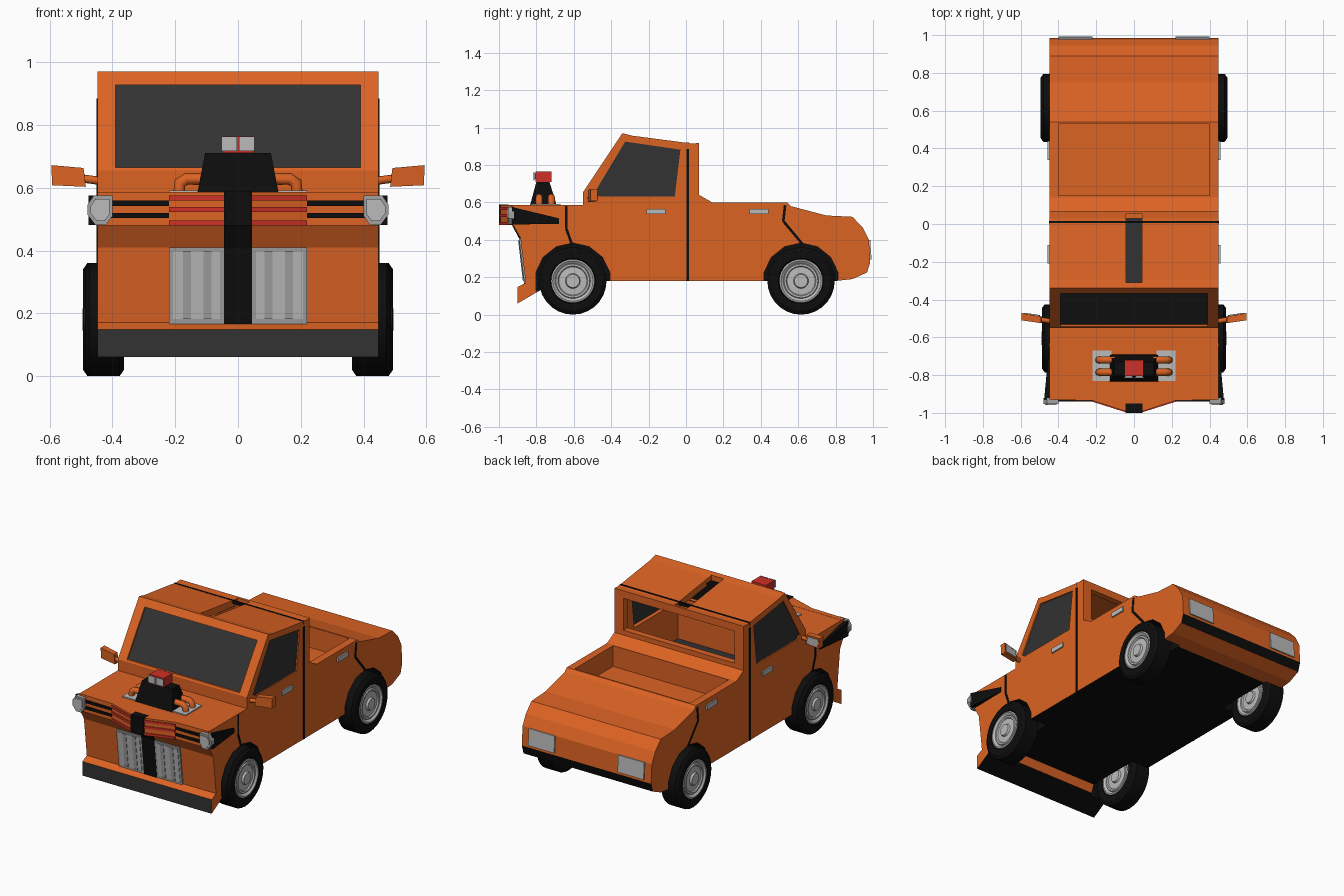
import bpy, bmesh, math
from mathutils import Vector

if "Cube" in bpy.data.objects:
    bpy.data.objects.remove(bpy.data.objects["Cube"], do_unlink=True)


def material(name, r, g, b):
    m = bpy.data.materials.new(name)
    m.use_nodes = True
    m.diffuse_color = (r, g, b, 1)
    m.node_tree.nodes["Principled BSDF"].inputs["Base Color"].default_value = (r, g, b, 1)
    return m


ORANGE = material("orange paint", .72, .125, .017)
BLACK = material("black", .004, .004, .004)
DARK = material("dark grey", .032, .032, .032)
SILVER = material("silver", .5, .5, .5)
STEEL = material("steel", .36, .36, .36)
RED = material("red", .62, .03, .02)


def finish(name, bm, *mats):
    bmesh.ops.recalc_face_normals(bm, faces=bm.faces[:])
    me = bpy.data.meshes.new(name)
    bm.to_mesh(me)
    bm.free()
    ob = bpy.data.objects.new(name, me)
    bpy.context.collection.objects.link(ob)
    for m in mats:
        me.materials.append(m)
    return ob


def loft(name, a, b, mat):
    """Solid between two matching rings of points."""
    bm = bmesh.new()
    va, vb = [bm.verts.new(p) for p in a], [bm.verts.new(p) for p in b]
    bm.faces.new(va)
    bm.faces.new(vb)
    for i in range(len(va)):
        j = (i + 1) % len(va)
        bm.faces.new((va[i], va[j], vb[j], vb[i]))
    return finish(name, bm, mat)


def prism(name, yz, x0, x1, mat):
    return loft(name, [(x0, y, z) for y, z in yz], [(x1, y, z) for y, z in yz], mat)


def plan(name, xy, z0, z1, mat):
    return loft(name, [(x, y, z0) for x, y in xy], [(x, y, z1) for x, y in xy], mat)


def box(name, x0, x1, y0, y1, z0, z1, mat):
    return plan(name, [(x0, y0), (x1, y0), (x1, y1), (x0, y1)], z0, z1, mat)


def lathe(name, profile, loc, mat, steps=28):
    bm = bmesh.new()
    vs = [bm.verts.new((x, 0, r)) for x, r in profile]
    es = [bm.edges.new(e) for e in zip(vs, vs[1:])]
    bmesh.ops.spin(bm, geom=vs + es, axis=(1, 0, 0), cent=(0, 0, 0),
                   angle=math.tau, steps=steps)
    bmesh.ops.remove_doubles(bm, verts=bm.verts[:], dist=.0005)
    ob = finish(name, bm, mat)
    ob.location = loc
    smooth(ob)


def smooth(ob):
    bpy.ops.object.select_all(action='DESELECT')
    ob.select_set(True)
    bpy.context.view_layer.objects.active = ob
    bpy.ops.object.shade_smooth_by_angle(angle=math.radians(35))


W = .448
AXLES = (-.605, .615)
AXLE_Z = .18
SIDES = (("left", 1), ("right", -1))

# Body shell: one side profile, hollowed with cutters
body = prism("body", [
    (-.925, .585), (-.925, .48), (-.885, .41), (-.857, .17), (-.9, .148), (-.9, .06),
    (-.78, .13), (-.76, .18), (.8, .18), (.89, .19), (.968, .225), (.985, .28),
    (.978, .4), (.945, .465), (.89, .523), (.75, .53), (.56, .58), (.54, .6),
    (.14, .6), (.07, .64), (.07, .917), (.03, .915), (-.29, .957), (-.34, .97),
    (-.55, .655), (-.55, .585)], -W, W, ORANGE)
body.data.materials.append(BLACK)
body.data.materials.append(DARK)

window = [(-.49, .65), (-.465, .632), (-.06, .632), (-.03, .882), (-.325, .925)]
cutters = [
    prism("cabin_cut", [(-.49, .4), (-.49, .66), (-.31, .915), (.03, .875), (.03, .4)],
          -.4, .4, ORANGE),
    prism("windscreen_cut", [(-.6, .665), (-.42, .665), (-.26, .928), (-.45, .928)],
          -.39, .39, ORANGE),
    box("rear_window_cut", -.385, .385, 0, .1, .67, .87, ORANGE),
    box("roof_slot_cut", -.042, .042, -.31, .055, .85, 1.1, ORANGE),
    box("bed_cut", -.4, .4, .15, .53, .47, .7, ORANGE)]
for label, s in SIDES:
    cutters.append(prism(label + "_window_cut", window, s * .38, s * .5, ORANGE))
    for y in AXLES:
        ring = [(y + .203 * math.cos(math.tau * (i + .5) / 14),
                 AXLE_Z + .203 * math.sin(math.tau * (i + .5) / 14)) for i in range(14)]
        cutters.append(prism(label + "_arch_cut", ring, s * .33, s * .55, ORANGE))
for c in cutters:
    c.hide_render = True
    mod = body.modifiers.new(c.name, 'BOOLEAN')
    mod.operation, mod.solver, mod.object = 'DIFFERENCE', 'EXACT', c
bpy.context.view_layer.update()
cut = bpy.data.meshes.new_from_object(
    body.evaluated_get(bpy.context.evaluated_depsgraph_get()))
body.modifiers.clear()
body.data = cut
for c in cutters:
    bpy.data.objects.remove(c, do_unlink=True)

# Underside, arches, bumpers and cabin floor by position
for p in body.data.polygons:
    c, n = p.center, p.normal
    in_arch = abs(c.x) > .3 and any(
        math.hypot(c.y - y, c.z - AXLE_Z) < .215 for y in AXLES)
    p.material_index = 0
    if abs(n.x) > .9 and abs(c.x) > .44:
        continue
    if in_arch or (n.z < -.5 and c.z < .19 and c.y < .8):
        p.material_index = 1
    elif c.y > .95 and c.z < .27:
        p.material_index = 1
    elif (c.y < -.85 and c.z < .149) or (n.z > .5 and c.z < .41 and abs(c.y) < .5):
        p.material_index = 2

# Glass
prism("windscreen", [(-.535, .66), (-.515, .66), (-.33, .935), (-.35, .935)], -.395, .395, DARK)

# Pointed nose with stripes
plan("nose", [(-W, -.9), (-W, -.93), (-.22, -.935), (-.03, -.996), (.03, -.996),
              (.22, -.935), (W, -.93), (W, -.9)], .48, .586, ORANGE)
box("nose_centre_stripe", -.045, .045, -1, -.95, .479, .588, BLACK)
prism("front_centre_stripe", [(-.934, .485), (-.894, .41), (-.866, .165), (-.85, .165),
                              (-.87, .41), (-.91, .485)], -.045, .045, BLACK)


def face_y(z):
    return -.857 - .028 * (z - .17) / .24


def grille_plate(name, x0, x1, z0, z1, lift, mat):
    prism(name, [(face_y(z0) - lift, z0), (face_y(z1) - lift, z1),
                 (face_y(z1) + .01, z1), (face_y(z0) + .01, z0)], x0, x1, mat)


def seam(name, pts, s, width=.014):
    for (y0, z0), (y1, z1) in zip(pts, pts[1:]):
        d = Vector((z0 - z1, y1 - y0)).normalized() * width / 2
        prism(name, [(y0 + d.x, z0 + d.y), (y1 + d.x, z1 + d.y),
                     (y1 - d.x, z1 - d.y), (y0 - d.x, z0 - d.y)],
              s * (W - .003), s * (W + .003), BLACK)


def pipe(name, pts, radius, mat):
    cu = bpy.data.curves.new(name, 'CURVE')
    cu.dimensions = '3D'
    cu.bevel_depth, cu.bevel_resolution, cu.use_fill_caps = radius, 2, True
    sp = cu.splines.new('POLY')
    sp.points.add(len(pts) - 1)
    for p, co in zip(sp.points, pts):
        p.co = (*co, 1)
    cu.materials.append(mat)
    bpy.context.collection.objects.link(bpy.data.objects.new(name, cu))


# Engine scoop and intake
loft("scoop", [(-.13, -.835, .58), (.13, -.835, .58), (.13, -.69, .58), (-.13, -.69, .58)],
     [(-.105, -.8, .71), (.105, -.8, .71), (.105, -.73, .71), (-.105, -.73, .71)], BLACK)
box("intake", -.05, .05, -.805, -.72, .71, .765, RED)

for label, s in SIDES:
    # Side window, doors and handles
    prism(label + "_window", window, s * .425, s * .44, DARK)
    seam(label + "_door_seam", [(.01, .885), (.01, .18)], s)
    seam(label + "_front_seam", [(-.64, .58), (-.64, .46), (-.61, .375)], s)
    seam(label + "_rear_seam", [(.53, .585), (.52, .5), (.62, .38)], s)
    for y in (-.21, .34):
        box(label + "_handle", s * .44, s * .457, y, y + .1, .537, .566, SILVER)

    # Nose stripes, headlights and side wedges
    for z in (.542, .503):
        box(label + "_black_stripe", s * .22, s * .41, -.94, -.92, z, z + .017, BLACK)
    for z in (.48, .523, .56):
        plan(label + "_red_stripe", [(s * .04, -.998), (s * .22, -.941), (s * .22, -.92),
                                     (s * .04, -.97)], z, z + .015, RED)
    lamp = [(.4, .575), (.46, .575), (.48, .545), (.48, .515), (.455, .482), (.42, .482), (.4, .51)]
    loft(label + "_headlight_rim", [(s * x, -.953, z) for x, z in lamp],
         [(s * x, -.92, z) for x, z in lamp], STEEL)
    loft(label + "_headlight",
         [(s * (.44 + (x - .44) * .75), -.958, .53 + (z - .53) * .75) for x, z in lamp],
         [(s * (.44 + (x - .44) * .75), -.94, .53 + (z - .53) * .75) for x, z in lamp], SILVER)
    loft(label + "_fender_wedge",
         [(s * .43, -.93, .482), (s * .476, -.93, .482), (s * .476, -.93, .575), (s * .43, -.93, .575)],
         [(s * .43, -.68, .485), (s * .452, -.68, .485), (s * .452, -.68, .515), (s * .43, -.68, .515)],
         BLACK)

    # Ribbed grille
    grille_plate(label + "_grille_frame", s * .045, s * .22, .165, .41, .008, STEEL)
    grille_plate(label + "_grille_panel", s * .058, s * .207, .182, .397, .011, SILVER)
    for x in (.085, .15):
        grille_plate(label + "_grille_rib", s * x, s * (x + .025), .182, .397, .014, STEEL)

    # Exhaust plates and pipes on the hood
    box(label + "_hood_plate", s * .12, s * .22, -.83, -.67, .58, .592, SILVER)
    for y in (-.785, -.72):
        pipe(label + "_exhaust_pipe", [(s * .1, y, .628), (s * .165, y, .628),
                                       (s * .185, y, .615), (s * .187, y, .585)], .019, ORANGE)
    loft(label + "_intake_mouth",
         [(s * .003, -.815, .717), (s * .053, -.815, .717), (s * .053, -.815, .763), (s * .003, -.815, .763)],
         [(s * .015, -.8, .73), (s * .04, -.8, .73), (s * .04, -.8, .75), (s * .015, -.8, .75)], SILVER)

    # Mirror
    pipe(label + "_mirror_arm", [(s * .44, -.515, .622), (s * .5, -.505, .63)], .013, ORANGE)
    loft(label + "_mirror",
         [(s * .485, -.525, .603), (s * .485, -.49, .603), (s * .492, -.49, .663), (s * .492, -.525, .663)],
         [(s * .592, -.51, .608), (s * .592, -.472, .608), (s * .595, -.472, .672), (s * .595, -.51, .672)],
         ORANGE)
    loft(label + "_mirror_glass",
         [(s * .497, -.49, .612), (s * .497, -.482, .612), (s * .502, -.482, .655), (s * .502, -.49, .655)],
         [(s * .583, -.478, .616), (s * .583, -.47, .616), (s * .586, -.47, .663), (s * .586, -.478, .663)],
         SILVER)

    # Tail light
    prism(label + "_tail_light", [(.96, .295), (.992, .295), (.985, .4), (.96, .4)],
          s * .22, s * .4, SILVER)

    # Wheels
    for end, y, x in (("front", AXLES[0], .425), ("rear", AXLES[1], .432)):
        half = [(.05, .112), (.062, .122), (.062, .16), (.048, .18)]
        tyre = half + [(-a, r) for a, r in reversed(half)]
        lathe(f"{end}_{label}_tyre", tyre + tyre[:1], (s * x, y, AXLE_Z), BLACK)
        half = [(.064, 0), (.064, .035), (.052, .04), (.05, .075), (.057, .08), (.057, .09),
                (.05, .094), (.062, .108), (.06, .116)]
        lathe(f"{end}_{label}_rim", half + [(-a, r) for a, r in reversed(half)],
              (s * x, y, AXLE_Z), SILVER)

# Roof seam
box("roof_seam", -W, W, .004, .016, .9, .9195, BLACK)
